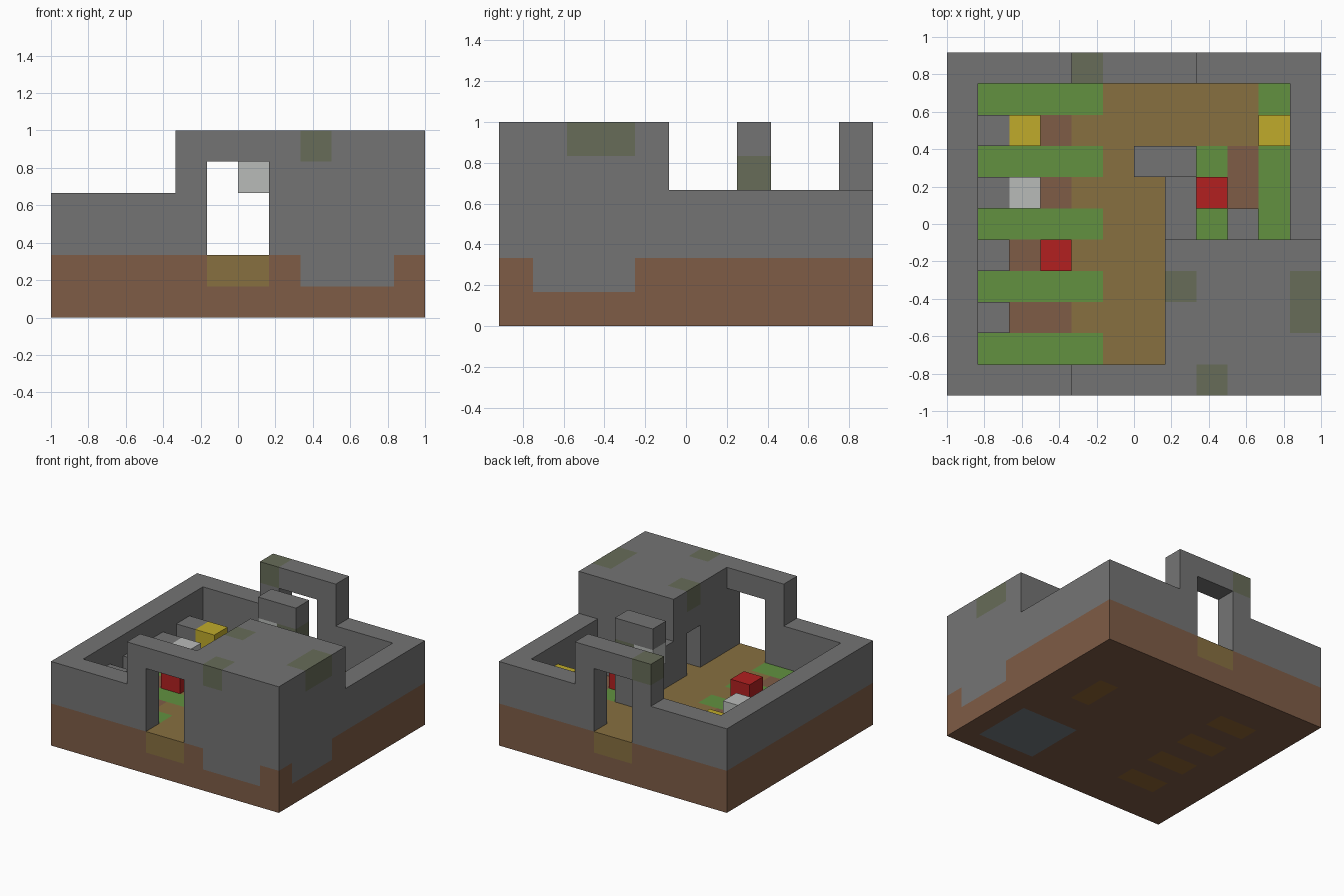
import bpy
import bmesh
from mathutils import Vector

cube = bpy.data.objects.get("Cube")
if cube:
    bpy.data.objects.remove(cube, do_unlink=True)

CELL = 1 / 6
ORIGIN = Vector((-1, -11 / 12, 0))


# Materials
def linear(hex_code):
    vals = [int(hex_code[i:i + 2], 16) / 255 for i in (0, 2, 4)]
    return [v / 12.92 if v <= 0.04045 else ((v + 0.055) / 1.055) ** 2.4 for v in vals] + [1]


def material(name, hex_code):
    mat = bpy.data.materials.new(name)
    mat.use_nodes = True
    mat.diffuse_color = linear(hex_code)
    bsdf = next(n for n in mat.node_tree.nodes if n.type == 'BSDF_PRINCIPLED')
    bsdf.inputs["Base Color"].default_value = linear(hex_code)
    bsdf.inputs["Roughness"].default_value = 0.9
    return mat


MATS = {name: material(name, code) for name, code in (
    ("stone", "747474"), ("mossy stone", "676C58"), ("dirt", "7E5C46"),
    ("path", "877040"), ("grass", "629140"), ("yellow", "C0AB2B"),
    ("red", "B22020"), ("pale grey", "B9BBB9"), ("clay", "8F6532"),
    ("blue grey", "737B80"))}
NAMES = list(MATS)

# Blocks live on a 12 x 11 x 6 grid; each holds its part name and colour
blocks = {}


def cells(x, y, z):
    """Inclusive ranges given as numbers or (first, last) pairs."""
    rx, ry, rz = [range(r[0], r[1] + 1) if isinstance(r, tuple) else range(r, r + 1)
                  for r in (x, y, z)]
    return [(i, j, k) for i in rx for j in ry for k in rz]


def fill(part, colour, x, y, z):
    for c in cells(x, y, z):
        blocks[c] = (part, colour)


def carve(x, y, z):
    for c in cells(x, y, z):
        blocks.pop(c, None)


def paint(colour, x, y, z):
    for c in cells(x, y, z):
        blocks[c] = (blocks[c][0], colour)


# Ground slab, with the stone cellar below the room
fill("ground", "dirt", (0, 11), (0, 10), (0, 1))
paint("blue grey", (8, 10), (1, 3), 0)
paint("stone", (8, 10), (0, 4), 1)
paint("stone", (7, 11), (1, 3), 1)

# Paths through both gates
paint("path", (5, 6), (0, 10), 1)
paint("path", (5, 9), (8, 9), 1)
paint("path", 4, (1, 9), 1)
paint("path", 7, 3, 1)

# Grass strips and planting beds
for row in range(1, 10, 2):
    paint("grass", (1, 4), row, 1)
for row in range(2, 9, 2):
    paint("clay", (2, 3), row, 0)
paint("grass", 8, (5, 7), 1)
paint("grass", 10, (5, 9), 1)
paint("clay", 9, (6, 7), 0)

# Outer wall ring
fill("outer_wall", "stone", (0, 11), (0, 10), (2, 3))
carve((1, 10), (1, 9), (2, 3))

# Gate arches, front and back
for name, row in (("front_gate", 0), ("back_gate", 10)):
    fill(name, "stone", (4, 7), row, (2, 5))
    carve((5, 6), row, (2, 4))
paint("mossy stone", 4, 10, 5)

# Hollow room with a flat roof and a doorway
fill("room", "stone", (7, 11), (0, 4), (2, 5))
carve((8, 10), (1, 3), (2, 4))
carve(7, 3, (2, 3))
paint("mossy stone", 7, 3, 5)
paint("mossy stone", 11, (2, 3), 5)
paint("mossy stone", 8, 0, 5)

# Garden wall with a post, an arm and a hanging lamp
fill("garden_wall", "stone", 7, (5, 6), (2, 3))
fill("post", "stone", 7, 7, (2, 5))
fill("post", "stone", 6, 7, 5)
paint("mossy stone", 7, 7, 4)
fill("hanging_lamp", "pale grey", 6, 7, 4)

# Stone markers at the head of each bed
for row in range(2, 9, 2):
    fill("bed_markers", "stone", 1, row, 2)
fill("bed_markers", "stone", 9, 5, 2)

# Flower blocks
for name, colour, x, y in (("yellow_flowers", "yellow", 2, 8),
                           ("yellow_flowers", "yellow", 10, 8),
                           ("red_flowers", "red", 3, 4),
                           ("red_flowers", "red", 8, 6),
                           ("pale_flowers", "pale grey", 2, 6)):
    fill(name, colour, x, y, 2)


# Turn each part into a mesh of its exposed block faces
def build(part):
    bm = bmesh.new()
    used = sorted({c for p, c in blocks.values() if p == part}, key=NAMES.index)
    for cell, (owner, colour) in blocks.items():
        if owner != part:
            continue
        for axis in range(3):
            for side in (0, 1):
                near = list(cell)
                near[axis] += 2 * side - 1
                if tuple(near) in blocks:
                    continue
                a, b = (axis + 1) % 3, (axis + 2) % 3
                ring = []
                for da, db in ((0, 0), (1, 0), (1, 1), (0, 1)):
                    p = Vector(cell)
                    p[axis] += side
                    p[a] += da
                    p[b] += db
                    ring.append(bm.verts.new(ORIGIN + p * CELL))
                face = bm.faces.new(ring if side else ring[::-1])
                face.material_index = used.index(colour)
    bmesh.ops.remove_doubles(bm, verts=bm.verts[:], dist=0.001)
    mesh = bpy.data.meshes.new(part)
    bm.to_mesh(mesh)
    bm.free()
    for colour in used:
        mesh.materials.append(MATS[colour])
    bpy.context.collection.objects.link(bpy.data.objects.new(part, mesh))


for part in dict.fromkeys(p for p, c in blocks.values()):
    build(part)
